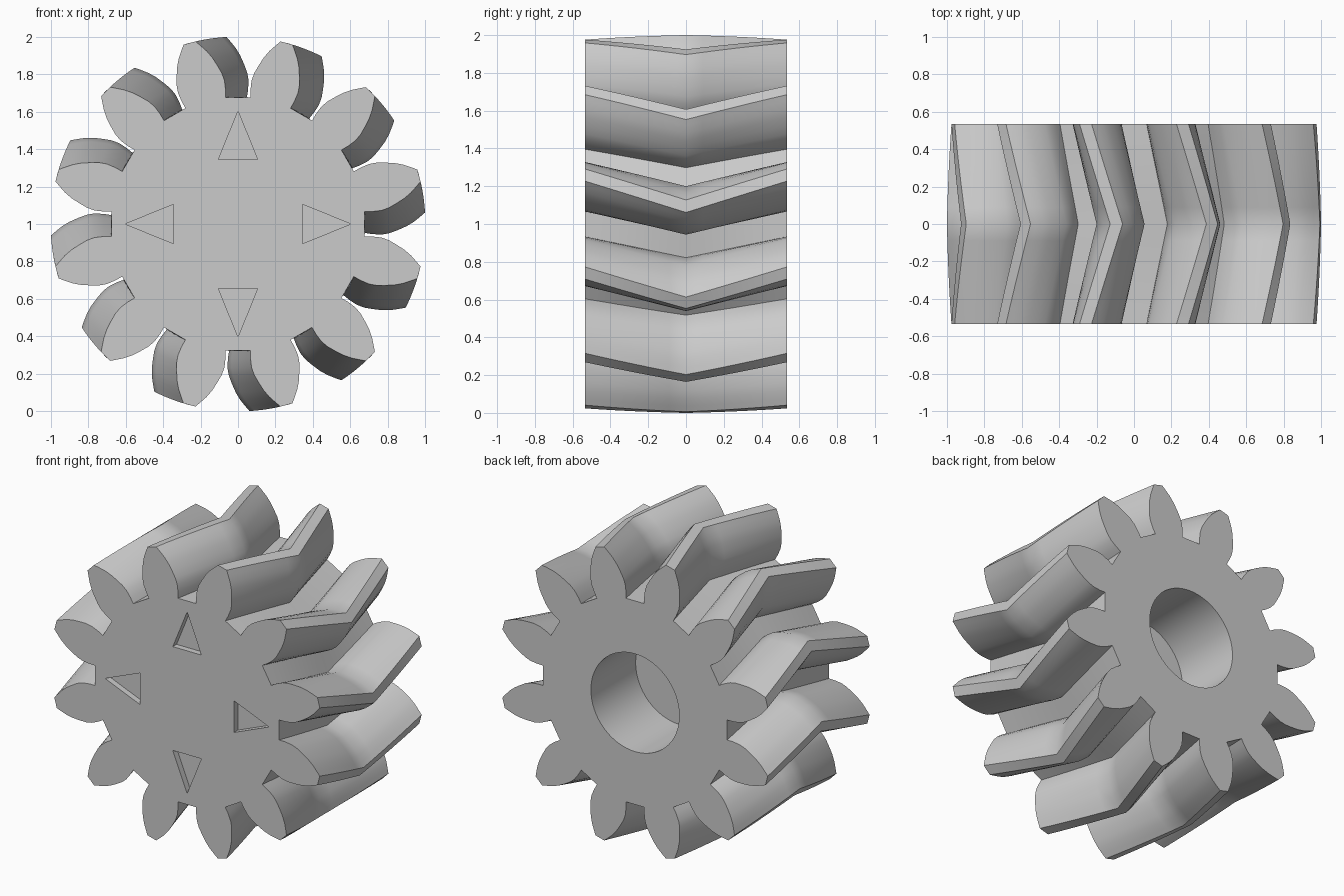
import bpy, bmesh, math

cube = bpy.data.objects.get("Cube")
if cube:
    bpy.data.objects.remove(cube, do_unlink=True)

HALF, TEETH, TWIST = 0.535, 12, math.radians(9.6)
STEPS = 6
BORE_R, BORE_DEPTH = 0.325, 0.47
ARROW_DEPTH = 0.04

grey = bpy.data.materials.new("light_grey")
grey.use_nodes = True
colour = (0.6, 0.6, 0.6, 1)
grey.diffuse_color = colour
grey.node_tree.nodes["Principled BSDF"].inputs["Base Color"].default_value = colour


def loft(name, rings):
    """Closed solid through matching rings of points."""
    bm = bmesh.new()
    loops = [[bm.verts.new(p) for p in ring] for ring in rings]
    n = len(loops[0])
    for a, b in zip(loops, loops[1:]):
        for i in range(n):
            j = (i + 1) % n
            bm.faces.new((a[i], a[j], b[j], b[i]))
    bm.faces.new(loops[0])
    bm.faces.new(loops[-1])
    bmesh.ops.recalc_face_normals(bm, faces=bm.faces)
    mesh = bpy.data.meshes.new(name)
    bm.to_mesh(mesh)
    bm.free()
    mesh.materials.append(grey)
    obj = bpy.data.objects.new(name, mesh)
    bpy.context.collection.objects.link(obj)
    return obj


def polar(r, angle, y):
    return (r * math.cos(angle), y, 1 + r * math.sin(angle))


# Flank of one tooth: radius, and half the gap to the next tooth in degrees
flank = [(0.68, 5.6), (0.72, 5.3), (0.77, 5.4), (0.81, 6.1), (0.854, 7.4),
         (0.90, 8.8), (0.94, 10.3), (0.975, 11.9), (1.002, 13.1)]
profile = []
for k in range(TEETH):
    gap = math.tau * k / TEETH
    side = [(r, math.radians(g)) for r, g in flank]
    profile += [(r, gap - g) for r, g in reversed(side)]
    profile += [(r, gap + g) for r, g in side]

# Herringbone body: the twist is greatest halfway along
rings = []
for s in range(-STEPS, STEPS + 1):
    turn = -TWIST * (1 - abs(s) / STEPS)
    rings.append([polar(r, a + turn, HALF * s / STEPS) for r, a in profile])
gear = loft("herringbone_gear", rings)

# Blind bore in the back, four triangular recesses in the front
cutters = [loft("bore_cutter", [
    [polar(BORE_R, math.tau * i / 64, y) for i in range(64)]
    for y in (HALF - BORE_DEPTH, HALF + 0.1)])]
for k in range(4):
    c, s = math.cos(k * math.pi / 2), math.sin(k * math.pi / 2)
    triangle = [(0.345, -0.105), (0.345, 0.105), (0.603, 0)]
    cutters.append(loft("arrow_cutter", [
        [(u * c - v * s, y, 1 + u * s + v * c) for u, v in triangle]
        for y in (-HALF - 0.1, -HALF + ARROW_DEPTH)]))

bpy.ops.object.select_all(action='DESELECT')
bpy.context.view_layer.objects.active = gear
gear.select_set(True)
for cutter in cutters:
    cutter.hide_render = True
    mod = gear.modifiers.new("cut", 'BOOLEAN')
    mod.operation = 'DIFFERENCE'
    mod.solver = 'EXACT'
    mod.object = cutter
    bpy.ops.object.modifier_apply(modifier=mod.name)
    bpy.data.objects.remove(cutter, do_unlink=True)

bpy.ops.object.shade_smooth_by_angle(angle=math.radians(30))
